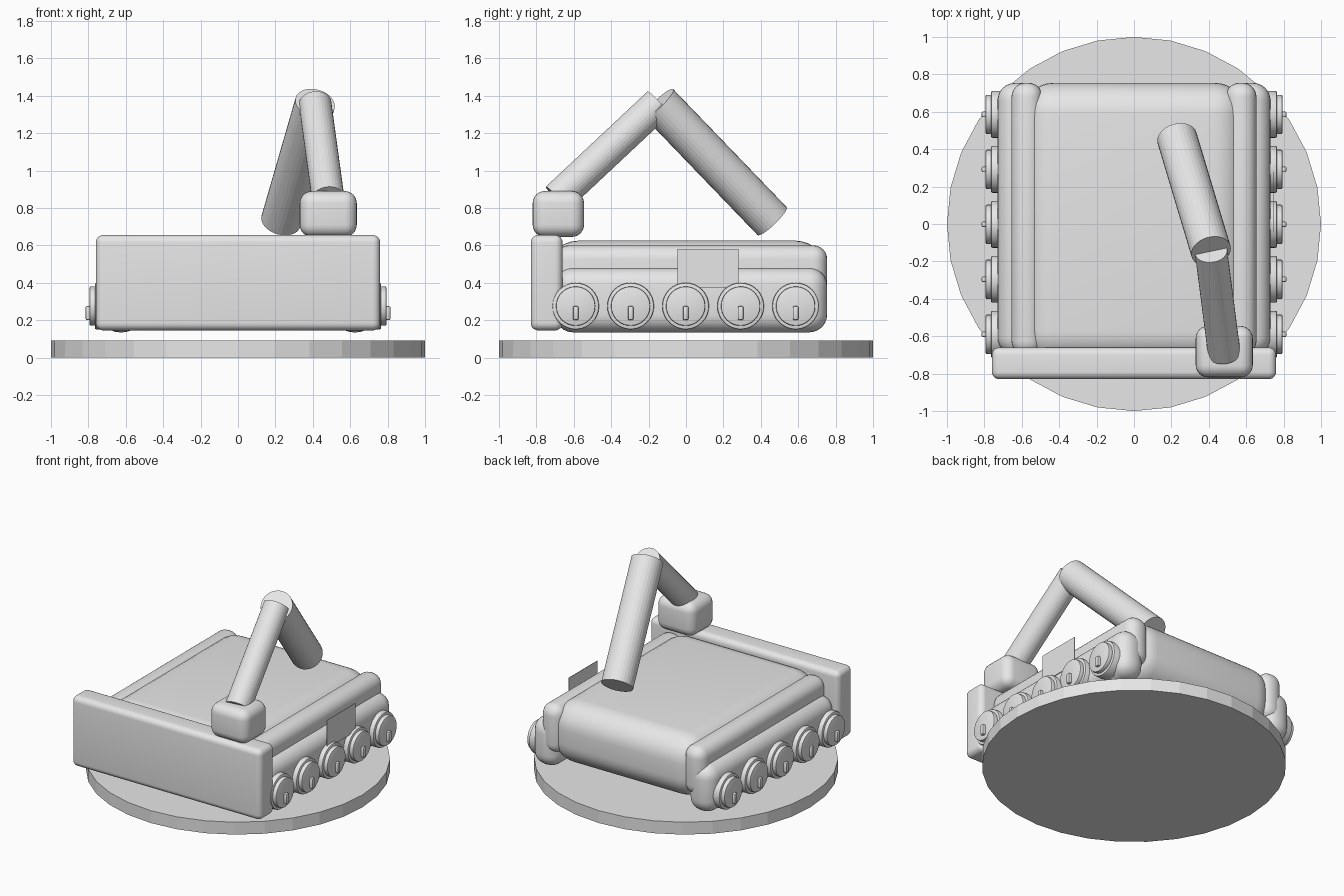
import bpy
from mathutils import Vector

cube = bpy.data.objects.get("Cube")
if cube:
    bpy.data.objects.remove(cube, do_unlink=True)

grey = bpy.data.materials.new("light grey")
grey.use_nodes = True
grey.diffuse_color = (0.8, 0.8, 0.8, 1)
grey.node_tree.nodes["Principled BSDF"].inputs["Base Color"].default_value = (0.8, 0.8, 0.8, 1)


def finish(obj, name, bevel=0.0, segments=6, smooth=True):
    """Name, colour, round and shade a part."""
    obj.name = name
    obj.data.materials.append(grey)
    bpy.ops.object.transform_apply(location=False, rotation=False, scale=True)
    if bevel:
        mod = obj.modifiers.new("rounding", "BEVEL")
        mod.width = bevel
        mod.segments = segments
        mod.limit_method = "ANGLE"
        bpy.ops.object.modifier_apply(modifier=mod.name)
    if smooth:
        bpy.ops.object.shade_smooth_by_angle()
    return obj


def box(name, low, high, bevel=0.0, segments=6):
    low, high = Vector(low), Vector(high)
    bpy.ops.mesh.primitive_cube_add(size=1, location=(low + high) / 2)
    obj = bpy.context.object
    obj.scale = high - low
    return finish(obj, name, bevel, segments)


def rod(name, start, end, radius, bevel=0.0, smooth=False):
    start, end = Vector(start), Vector(end)
    axis = end - start
    bpy.ops.mesh.primitive_cylinder_add(
        vertices=32, radius=radius, depth=axis.length, location=(start + end) / 2,
        rotation=axis.to_track_quat("Z", "Y").to_euler())
    return finish(bpy.context.object, name, bevel, 2, smooth)


# Round display base
rod("base_disc", (0, 0, 0), (0, 0, 0.09), 1.0)

# Hull and front blade
box("hull", (-0.6, -0.745, 0.18), (0.6, 0.755, 0.625), 0.17, 8)
box("front_blade", (-0.76, -0.83, 0.145), (0.76, -0.66, 0.655), 0.04)

# Rails, track pods and wheels on both sides
for side, s in (("left", 1), ("right", -1)):
    def span(name, a, b, y0, y1, z0, z1, bevel, segments=6):
        box(f"{side}_{name}", (min(s * a, s * b), y0, z0),
            (max(s * a, s * b), y1, z1), bevel, segments)

    span("rail", 0.49, 0.655, -0.7, 0.755, 0.25, 0.6, 0.075)
    span("track_pod", 0.52, 0.73, -0.7, 0.755, 0.135, 0.48, 0.095)
    for i in range(5):
        y = (i - 2) * 0.294 - 0.002
        tag = f"{side}_wheel_{i + 1}"
        rod(tag, (s * 0.62, y, 0.275), (s * 0.765, y, 0.275), 0.125, 0.008, True)
        rod(tag + "_hub", (s * 0.75, y, 0.275), (s * 0.793, y, 0.275), 0.105, 0.006, True)
        span(f"wheel_{i + 1}_pin", 0.77, 0.815, y - 0.015, y + 0.015, 0.2, 0.275, 0.008, 2)

# Thin side panel
box("side_panel", (0.742, -0.045, 0.375), (0.746, 0.28, 0.58))

# Arm: mounting block and two rods meeting at the elbow
box("arm_mount", (0.33, -0.82, 0.645), (0.635, -0.545, 0.89), 0.065)
elbow = (0.412, -0.146, 1.36)
rod("lower_arm", (0.482, -0.69, 0.85), elbow, 0.087)
rod("upper_arm", elbow, (0.23, 0.46, 0.73), 0.108)
